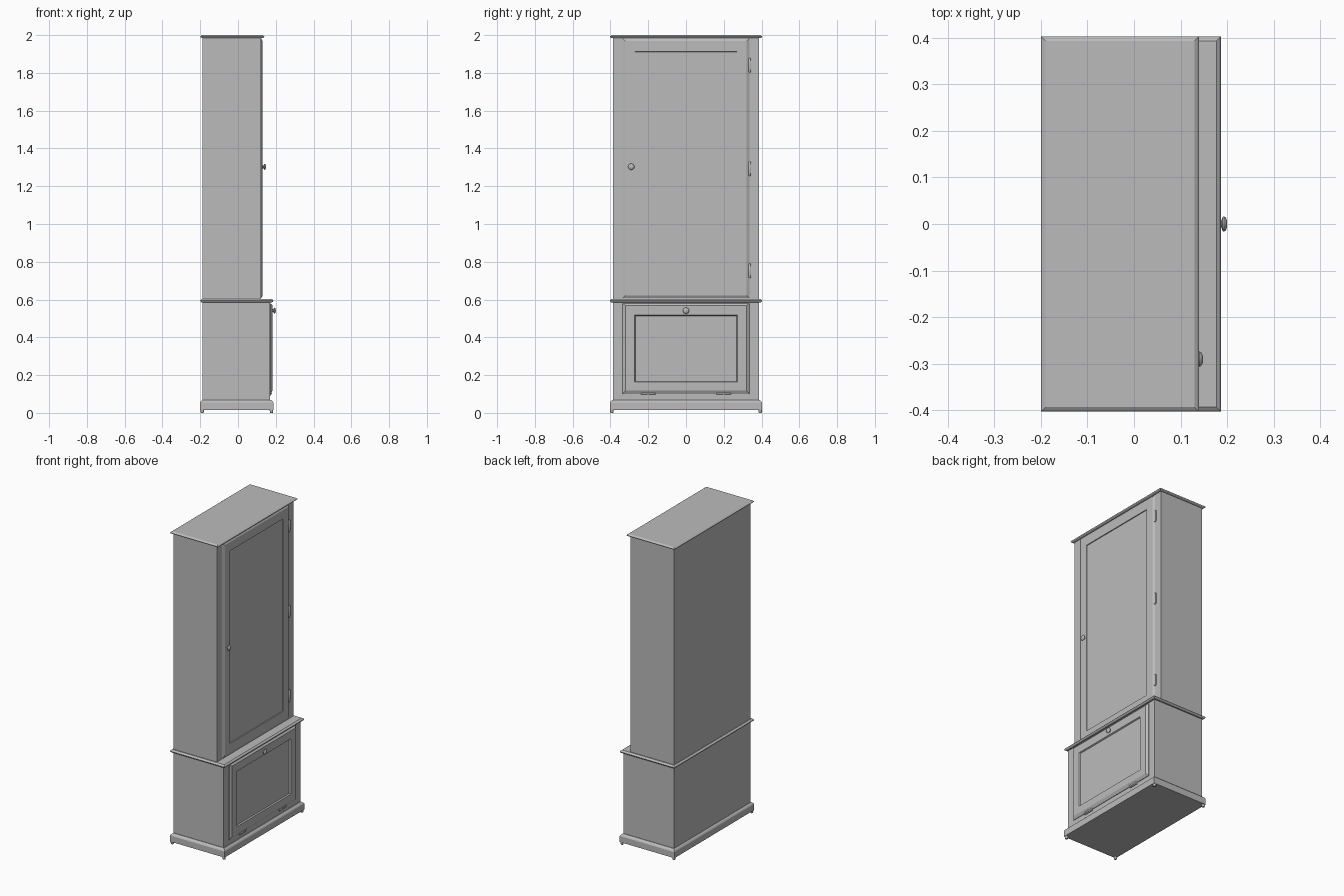
import bpy, math
from mathutils import Vector

cube = bpy.data.objects.get("Cube")
if cube:
    bpy.data.objects.remove(cube)

GREY = (0.5, 0.5, 0.5)
grey = bpy.data.materials.new("plain grey")
grey.use_nodes = True
grey.diffuse_color = (*GREY, 1)
grey.node_tree.nodes["Principled BSDF"].inputs["Base Color"].default_value = (*GREY, 1)


def loft(name, rings, smooth=False):
    """Skin equal-sized rings of points and cap both ends."""
    n = len(rings[0])
    verts = [p for ring in rings for p in ring]
    faces = [(r * n + i, r * n + (i + 1) % n, (r + 1) * n + (i + 1) % n, (r + 1) * n + i)
             for r in range(len(rings) - 1) for i in range(n)]
    faces += [tuple(reversed(range(n))), tuple(range(len(verts) - n, len(verts)))]
    mesh = bpy.data.meshes.new(name)
    mesh.from_pydata(verts, [], faces)
    mesh.materials.append(grey)
    obj = bpy.data.objects.new(name, mesh)
    bpy.context.collection.objects.link(obj)
    if smooth:
        bpy.ops.object.select_all(action='DESELECT')
        obj.select_set(True)
        bpy.context.view_layer.objects.active = obj
        bpy.ops.object.shade_smooth_by_angle(angle=math.radians(40))
    return obj


def board(name, x0, x1, y, steps):
    """Stack of rectangles; each step is (height, inset)."""
    return loft(name, [[(x0 + i, -y + i, z), (x1 - i, -y + i, z),
                        (x1 - i, y - i, z), (x0 + i, y - i, z)] for z, i in steps])


def door(name, y, z0, z1, steps):
    """Panel facing +x; each step is (x, side inset, bottom inset, top inset)."""
    return loft(name, [[(x, -y + s, z0 + b), (x, y - s, z0 + b),
                        (x, y - s, z1 - t), (x, -y + s, z1 - t)] for x, s, b, t in steps])


def turned(name, base, axis, profile, sides=20):
    """Turned part; profile holds (distance along axis, radius)."""
    base, axis = Vector(base), Vector(axis)
    u = axis.orthogonal().normalized()
    v = axis.cross(u)
    turns = [math.tau * k / sides for k in range(sides)]
    return loft(name, [[base + axis * d + (u * math.cos(a) + v * math.sin(a)) * r
                        for a in turns] for d, r in profile], True)


# Carcass
BACK, UPPER, LOWER, SIDE = -0.187, 0.122, 0.17, 0.387
board("lower_case", BACK, LOWER, SIDE, [(0.06, 0), (0.59, 0)])
board("upper_case", BACK, UPPER, SIDE, [(0.6, 0), (1.987, 0)])

# Mouldings: plinth, waist shelf and top board
board("plinth", -0.2, 0.187, 0.403,
      [(0.016, 0), (0.054, 0), (0.06, 0.003), (0.069, 0.013)])
board("waist_shelf", -0.2, 0.187, 0.403,
      [(0.584, 0.009), (0.589, 0.002), (0.594, 0), (0.599, 0.003), (0.604, 0.01)])
board("top_board", -0.2, 0.14, 0.403,
      [(1.984, 0.009), (1.988, 0.002), (1.992, 0), (1.996, 0.004), (2.0, 0.01)])

# Feet under the plinth corners
for xname, x in (("back", -0.19), ("front", 0.177)):
    for yname, y in (("left", 0.393), ("right", -0.393)):
        turned(f"{xname}_{yname}_foot", (x, y, 0), (0, 0, 1),
               [(0, 0.007), (0.004, 0.009), (0.018, 0.0095)], 12)

# Doors with bevelled rims and sunken panels
door("upper_door", 0.335, 0.608, 1.982,
     [(0.118, 0, 0, 0), (0.123, 0, 0, 0), (0.131, 0.014, 0.014, 0.014),
      (0.131, 0.065, 0.072, 0.07), (0.126, 0.066, 0.073, 0.071)])
door("lower_door", 0.335, 0.1, 0.58,
     [(0.165, 0, 0, 0), (0.173, 0, 0, 0), (0.183, 0.014, 0.018, 0.012),
      (0.183, 0.063, 0.063, 0.063), (0.175, 0.067, 0.067, 0.067)])

# Knobs
KNOB = [(0, 0.008), (0.006, 0.008), (0.008, 0.015), (0.011, 0.0165),
        (0.015, 0.014), (0.0175, 0.008), (0.018, 0.002)]
turned("upper_knob", (0.13, -0.29, 1.303), (1, 0, 0), KNOB)
turned("lower_knob", (0.182, 0, 0.541), (1, 0, 0), KNOB)


# Hinges: a barrel with small finials and a thin leaf
def hinge(name, centre, axis, side):
    centre, axis, side = Vector(centre), Vector(axis), Vector(side)
    turned(name + "_barrel", centre, axis,
           [(-0.038, 0.003), (-0.034, 0.006), (0.034, 0.006), (0.038, 0.003)], 12)
    out = Vector((0.002, 0, 0))
    corners = [centre + axis * a * 0.032 + side * s * 0.012
               for a, s in ((-1, -1), (1, -1), (1, 1), (-1, 1))]
    loft(name + "_leaf", [[p - out for p in corners], [p + out for p in corners]])


for label, z in (("bottom", 0.752), ("middle", 1.293), ("top", 1.84)):
    hinge(f"upper_{label}_hinge", (0.125, 0.337, z), (0, 0, 1), (0, 1, 0))
for label, y in (("left", 0.2), ("right", -0.2)):
    hinge(f"lower_{label}_hinge", (0.173, y, 0.102), (0, 1, 0), (0, 0, 1))
